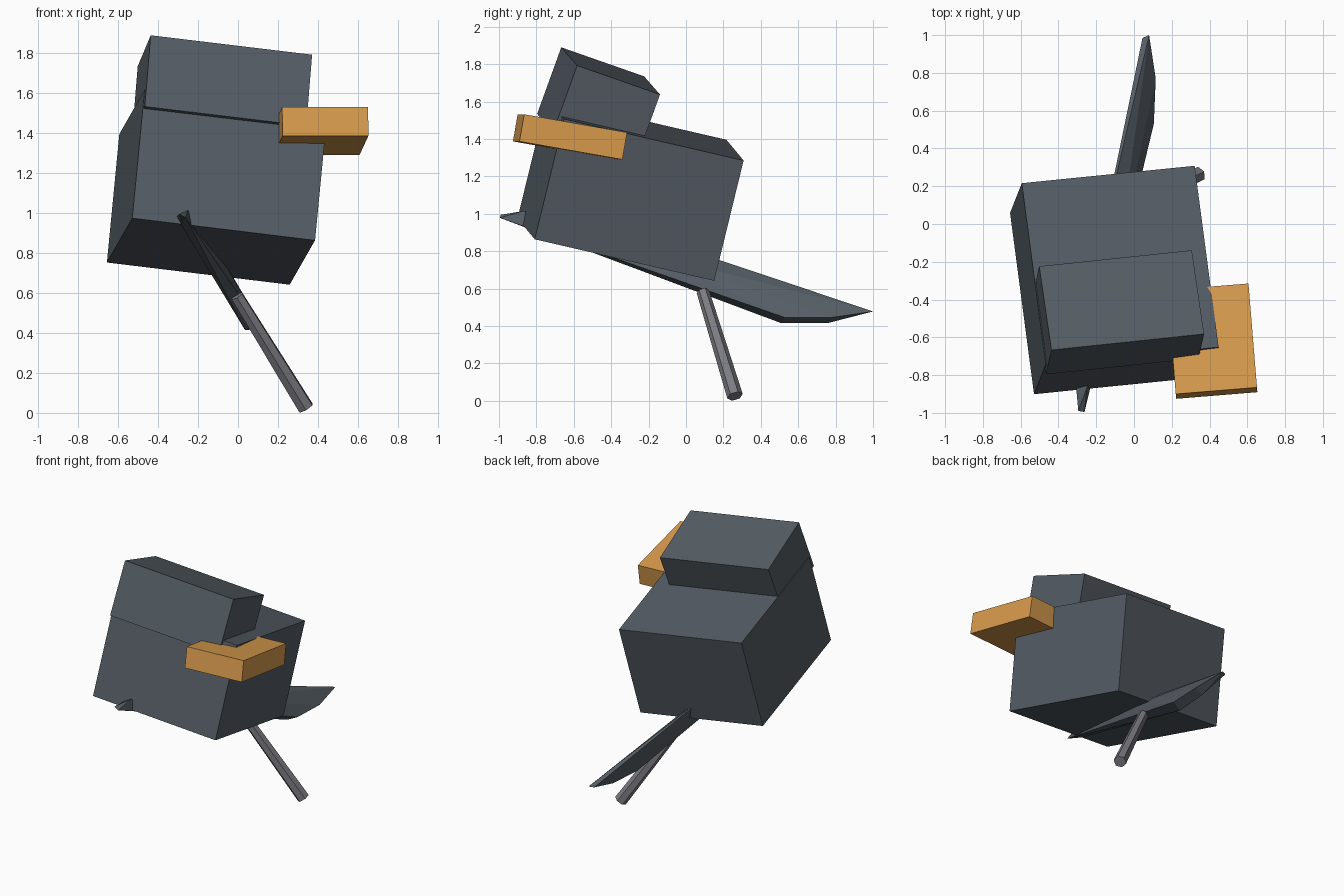
import bpy, bmesh, math
from mathutils import Vector, Matrix

if "Cube" in bpy.data.objects:
    bpy.data.objects.remove(bpy.data.objects["Cube"])


def material(name, rgb):
    m = bpy.data.materials.new(name)
    m.diffuse_color = (*rgb, 1)
    m.use_nodes = True
    m.node_tree.nodes["Principled BSDF"].inputs["Base Color"].default_value = m.diffuse_color
    return m


slate = material("slate", (0.09, 0.108, 0.128))
orange = material("orange", (0.69, 0.33, 0.075))
grey = material("leg grey", (0.20, 0.20, 0.225))


def finish(name, bm, mat):
    bmesh.ops.recalc_face_normals(bm, faces=bm.faces)
    me = bpy.data.meshes.new(name)
    bm.to_mesh(me)
    bm.free()
    me.materials.append(mat)
    ob = bpy.data.objects.new(name, me)
    bpy.context.collection.objects.link(ob)
    return ob


def tilted_box(name, corner, width, depth, height, mat):
    """Box from its top front left corner, width and depth edges, and height."""
    c, w, d = Vector(corner), Vector(width), Vector(depth)
    up = w.cross(d).normalized() * height
    bm = bmesh.new()
    bmesh.ops.create_cube(bm, size=1)
    frame = Matrix((w, d, up)).transposed().to_4x4()
    frame.translation = c + (w + d - up) / 2
    bm.transform(frame)
    finish(name, bm, mat)


# body, head and beak
tilted_box("body", (-0.467, -0.744, 1.618), (0.915, 0.092, -0.111),
           (-0.127, 0.96, -0.222), 0.665, slate)
tilted_box("head", (-0.437, -0.667, 1.89), (0.808, 0.085, -0.097),
           (-0.065, 0.443, -0.155), 0.38, slate)
tilted_box("beak", (0.221, -0.9, 1.532), (0.43, 0.035, 0.0),
           (-0.045, 0.55, -0.097), 0.147, orange)

# long tapered tail blade running under the body
left = [(0.035, 0.51, 0.415), (0.055, 0.755, 0.415), (0.045, 0.985, 0.475),
        (-0.2, -0.2, 0.88), (-0.305, -0.88, 0.985), (-0.295, -0.99, 0.995),
        (-0.28, -0.86, 0.935)]
right = [(0.105, 0.53, 0.445), (0.115, 0.77, 0.445), (0.08, 1.0, 0.478),
         (-0.09, -0.2, 0.79), (-0.25, -0.87, 1.015), (-0.262, -0.995, 0.978),
         (-0.23, -0.87, 0.94)]
bm = bmesh.new()
for p in left + right:
    bm.verts.new(p)
hull = bmesh.ops.convex_hull(bm, input=bm.verts)
loose = [v for v in bm.verts if not v.link_faces]
bmesh.ops.delete(bm, geom=loose, context='VERTS')
bmesh.ops.dissolve_limit(bm, angle_limit=math.radians(4),
                         verts=bm.verts, edges=bm.edges)
finish("tail_blade", bm, slate)

# six-sided leg, slightly wider at the foot
top, foot = Vector((-0.005, 0.09, 0.585)), Vector((0.34, 0.262, 0.025))
axis = top - foot
bm = bmesh.new()
bmesh.ops.create_cone(bm, cap_ends=True, segments=6, radius1=0.043,
                      radius2=0.034, depth=axis.length)
bm.transform(Matrix.Translation((top + foot) / 2)
             @ axis.to_track_quat('Z', 'Y').to_matrix().to_4x4())
finish("leg", bm, grey)
